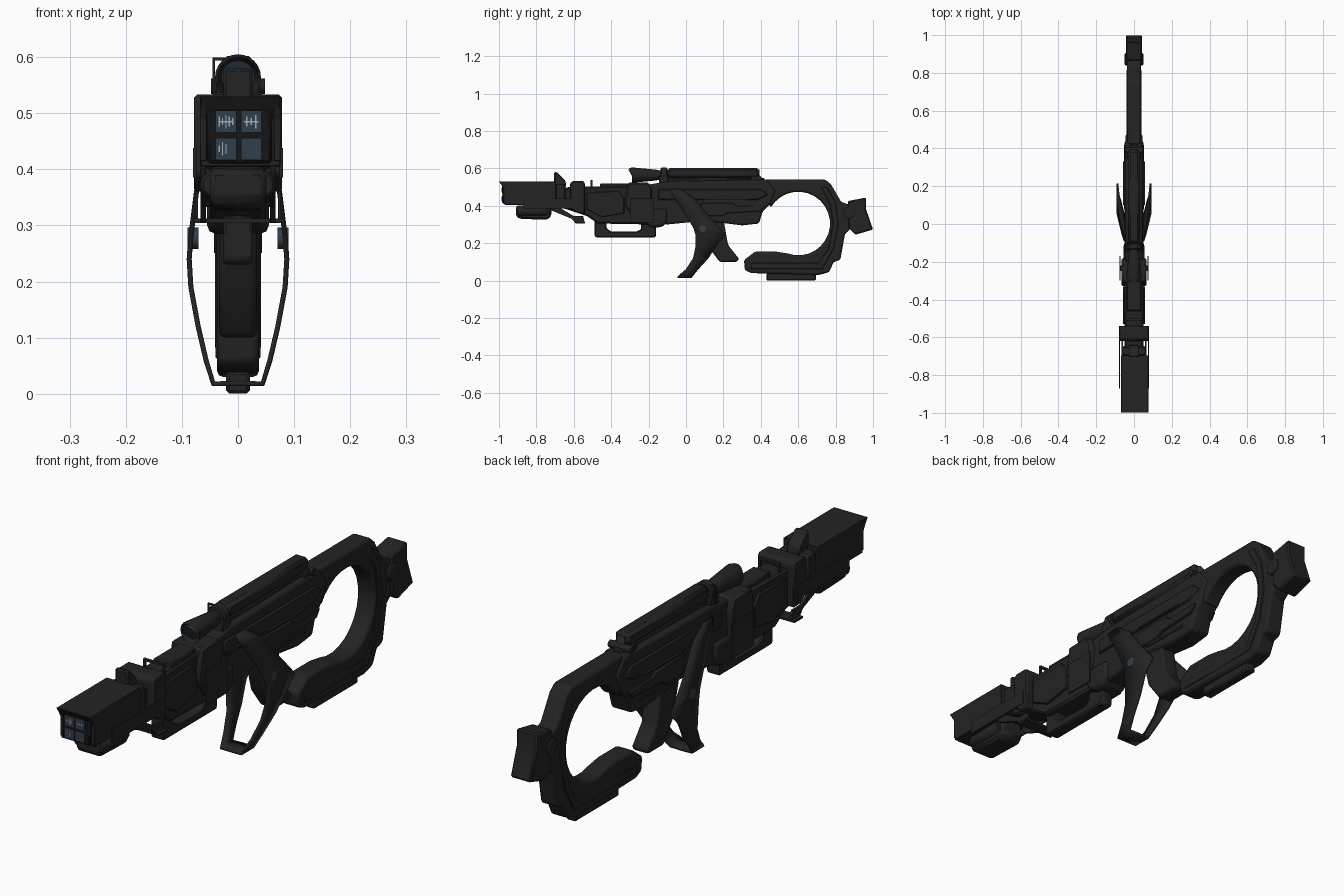
import bpy, bmesh, math
from mathutils import Vector


def mat(name, rgb):
    m = bpy.data.materials.new(name)
    m.diffuse_color = (*rgb, 1)
    return m


DARK = mat("gunmetal", (0.017, 0.017, 0.017))
BLACK = mat("black", (0.008, 0.008, 0.008))
GLASS = mat("blue_glass", (0.03, 0.05, 0.07))
PALE = mat("pale_light", (0.35, 0.42, 0.46))


def finish(name, bm, m, bevel=0.0, seg=1):
    bmesh.ops.recalc_face_normals(bm, faces=bm.faces)
    me = bpy.data.meshes.new(name)
    bm.to_mesh(me)
    bm.free()
    me.materials.append(m)
    o = bpy.data.objects.new(name, me)
    bpy.context.collection.objects.link(o)
    if bevel:
        b = o.modifiers.new("bevel", 'BEVEL')
        b.width, b.segments, b.limit_method = bevel, seg, 'ANGLE'
        b.angle_limit = math.radians(25)
    return o


# side profile (y, z) extruded across x
def prism(name, pts, half, cx=0.0, m=DARK, bevel=0.005, seg=1):
    bm = bmesh.new()
    f = bm.faces.new([bm.verts.new((cx - half, y, z)) for y, z in pts])
    g = bmesh.ops.extrude_face_region(bm, geom=[f])
    vs = [v for v in g["geom"] if isinstance(v, bmesh.types.BMVert)]
    bmesh.ops.translate(bm, verts=vs, vec=(2 * half, 0, 0))
    return finish(name, bm, m, bevel, seg)


def box(name, y0, y1, z0, z1, half, cx=0.0, m=DARK, bevel=0.004):
    return prism(name, [(y0, z0), (y1, z0), (y1, z1), (y0, z1)], half, cx, m, bevel)


# turned part: (position, radius) stations along an axis
def lathe(name, stations, centre, axis='Y', m=DARK, n=24, slant=0.0):
    bm = bmesh.new()
    rings = []
    for k, (t, r) in enumerate(stations):
        ring = []
        for i in range(n):
            a = 2 * math.pi * i / n
            c, s = r * math.cos(a), r * math.sin(a)
            p = (c, t - (slant * s / r if k < 2 else 0), s) if axis == 'Y' else (t, c, s)
            ring.append(bm.verts.new(Vector(centre) + Vector(p)))
        rings.append(ring)
    for a, b in zip(rings, rings[1:]):
        for i in range(n):
            bm.faces.new((a[i], a[(i + 1) % n], b[(i + 1) % n], b[i]))
    bm.faces.new(rings[0])
    bm.faces.new(rings[-1])
    return finish(name, bm, m)


# muzzle housing with overhanging hood
prism("muzzle_housing", [(-1, .53), (-.695, .53), (-.695, .405), (-.97, .405), (-.97, .49), (-.995, .522)],
      .072, .004, bevel=.002)
for s in (-1, 1):
    prism("muzzle_cheek", [(-.995, .527), (-.94, .527), (-.94, .415), (-.975, .415), (-.975, .49)],
          .006, .004 + s * .066, bevel=.001)
box("muzzle_frame", -.982, -.96, .41, .517, .058, .003, BLACK, .006)
for i, x in enumerate((-.0215, .0235)):
    for j, z in enumerate((.4365, .485)):
        box("muzzle_window", -.985, -.98, z - .0195, z + .0195, .0185, x, GLASS, 0)
        # light flecks inside the windows
        for k in range((3, 5, 0, 3)[2 * i + j]):
            dx = (k - 2) * .006 if i == 0 else (k - 1) * .008
            h = .006 + .003 * ((k * 2 + j) % 3)
            box("light_fleck", -.987, -.984, z - h, z + h, .0012, x + dx, PALE, 0)
        if j:
            box("light_bar", -.987, -.984, z - .0015, z + .0015, .013, x, PALE, 0)

# under-muzzle unit
prism("under_muzzle_unit", [(-.91, .40), (-.91, .345), (-.89, .33), (-.74, .325), (-.72, .345), (-.72, .41)],
      .05, bevel=.01)
for s in (-1, 1):
    lathe("under_muzzle_tube", [(-.90, .02), (-.89, .026), (-.75, .026), (-.74, .02)], (s * .042, 0, .372), n=16)
    box("muzzle_side_plate", -.87, -.56, .385, .438, .003, s * .077, bevel=0)
    # angled strut and foot
    prism("strut", [(-.73, .40), (-.71, .41), (-.60, .345), (-.55, .345), (-.54, .305), (-.59, .305),
                    (-.61, .33), (-.72, .375)], .005, s * .062, bevel=.001)
box("strut_foot", -.59, -.54, .304, .312, .08, bevel=0)

# fore section
prism("fore_body", [(-.73, .41), (-.73, .49), (-.62, .50), (-.19, .51), (-.19, .30), (-.47, .305),
                    (-.53, .345), (-.62, .375)], .05, bevel=.008)
box("fore_spine", -.46, -.30, .47, .52, .038)
box("neck_block", -.70, -.645, .40, .515, .062, bevel=.008)
prism("sight_fin", [(-.705, .50), (-.705, .58), (-.69, .58), (-.645, .535), (-.64, .50)], .026)
prism("collar", [(-.62, .39), (-.62, .52), (-.605, .533), (-.55, .533), (-.54, .52), (-.54, .36), (-.58, .36)], .078)
for x in (-.04, .04):
    box("loop_post", -.51, -.50, .50, .535, .004, x, bevel=0)
box("loop_bar", -.51, -.50, .529, .537, .044, bevel=0)
prism("shoulder_block", [(-.33, .41), (-.31, .524), (-.20, .524), (-.18, .48), (-.19, .36), (-.28, .33)], .066,
      bevel=.008)
for s in (-1, 1):
    prism("fore_side_panel", [(-.53, .38), (-.53, .47), (-.36, .48), (-.33, .44), (-.33, .36), (-.45, .34)],
          .006, s * .053, bevel=.003)
    box("shoulder_plate", -.30, -.17, .31, .44, .003, s * .074, bevel=0)
    box("shoulder_mount", -.25, -.22, .36, .40, .006, s * .068, bevel=0)

# fore grip loop
prism("fore_grip", [(-.49, .32), (-.49, .24), (-.48, .23), (-.165, .23), (-.16, .24), (-.16, .32), (-.24, .32),
                    (-.24, .275), (-.265, .262), (-.40, .262), (-.425, .28), (-.425, .32)], .026, bevel=.005)
prism("trigger_housing", [(-.22, .385), (-.22, .31), (-.19, .285), (-.13, .285), (-.10, .31), (-.10, .385)],
      .055, bevel=.015, seg=2)

# receiver
prism("receiver", [(-.22, .32), (-.22, .51), (-.10, .53), (.43, .54), (.48, .48), (.45, .41), (.41, .37),
                   (.39, .305), (.30, .295), (.10, .32), (-.10, .30)], .044, bevel=.01, seg=2)
box("top_rail", -.14, .42, .52, .548, .022)
for s in (-1, 1):
    prism("receiver_upper_panel", [(-.15, .43), (-.15, .49), (.40, .49), (.44, .46), (.38, .43)], .006, s * .045)
    prism("receiver_lower_panel", [(.08, .36), (.08, .415), (.25, .415), (.27, .40), (.42, .40), (.40, .37),
                                   (.22, .36), (.20, .345), (.10, .345)], .007, s * .047, bevel=.003)
    box("receiver_rib", .13, .34, .335, .345, .004, s * .044, bevel=0)
    box("side_fin", .10, .33, .43, .436, .005, s * .054, bevel=0)

# ring-shaped stock
cy, cz, r = .60, .305, .17
arc = [(cy + r * math.cos(math.radians(a)), cz + r * math.sin(math.radians(a))) for a in range(-110, 151, 13)]
outer = [(.42, .47), (.42, .54), (.745, .54), (.775, .515), (.83, .42), (.875, .405), (.875, .27), (.85, .25),
         (.825, .11), (.79, .10), (.765, .045), (.71, .03), (.35, .04), (.315, .055), (.31, .11), (.37, .155),
         (.48, .155)]
prism("ring_stock", outer + arc, .037, bevel=.01, seg=2)
prism("stock_side_band", [(.72, .50), (.755, .50), (.80, .42), (.815, .30), (.79, .17), (.74, .08), (.70, .08),
                          (.76, .17), (.785, .30), (.77, .41)], .041, bevel=.003)
box("stock_foot", .43, .695, 0, .04, .021, bevel=.006)
box("lower_arm_pad", .34, .74, .055, .10, .04, bevel=.01)
prism("shoulder_pad", [(.865, .425), (.963, .444), (.963, .38), (1, .273), (.905, .245), (.87, .28)], .043, bevel=.006)
lathe("stock_pivot", [(-.05, .026), (-.046, .032), (.046, .032), (.05, .026)], (0, .872, .362), 'X')

# pistol grip
prism("pistol_grip", [(.08, .33), (.20, .33), (.225, .19), (.285, .115), (.27, .10), (.18, .10), (.12, .18)],
      .034, bevel=.014, seg=3)

# bowed guard: stations (z, x, y front, y back), mirrored
bm = bmesh.new()
rows = [(.49, .05, -.09, -.03), (.44, .06, -.06, .045), (.36, .074, -.005, .11), (.28, .084, .04, .18),
        (.24, .087, .052, .215), (.19, .084, .052, .165), (.12, .071, .038, .12), (.06, .057, 0, .065),
        (.018, .044, -.045, .03), (.018, 0, -.045, .03)]
vs = [[bm.verts.new((x, y, z)) for y in (a, b)] for z, x, a, b in rows]
for p, q in zip(vs, vs[1:]):
    bm.faces.new((p[0], p[1], q[1], q[0]))
guard = finish("bowed_guard", bm, DARK)
mi = guard.modifiers.new("mirror", 'MIRROR')
mi.use_clip = True
so = guard.modifiers.new("thickness", 'SOLIDIFY')
so.thickness, so.offset = .009, 0
for s in (-1, 1):
    lathe("guard_stud", [(s * .07, .019), (s * .09, .019)], (0, .088, .277), 'X', GLASS, 16)

# scope
lathe("scope_bell", [(-.262, .030), (-.288, .036), (-.288, .041), (-.16, .029), (-.14, .024), (-.09, .024)],
      (0, 0, .564), slant=.017)
lathe("scope_lens", [(-.292, .03), (-.28, .03)], (0, 0, .564), m=GLASS, slant=.017)
lathe("scope_clamp", [(-.135, .034), (-.13, .039), (-.105, .039), (-.10, .034)], (0, 0, .566))
box("scope_body", -.10, .39, .548, .602, .031, bevel=.012)
lathe("scope_eyepiece", [(.385, .018), (.394, .018)], (0, 0, .575), m=GLASS, n=16)
for y in (-.12, .37):
    box("scope_mount", y - .025, y + .025, .515, .56, .038)
lathe("mount_knob", [(-.048, .014), (.048, .014)], (0, .39, .548), 'X', n=12)
box("clamp_bracket_post", -.12, -.112, .53, .599, .002, -.043, bevel=0)
box("clamp_bracket_arm", -.12, -.112, .594, .599, .012, -.033, bevel=0)

# smooth shading with sharp edges kept
for o in bpy.context.collection.objects:
    o.select_set(True)
    bpy.context.view_layer.objects.active = o
bpy.ops.object.shade_smooth_by_angle(angle=math.radians(32))
